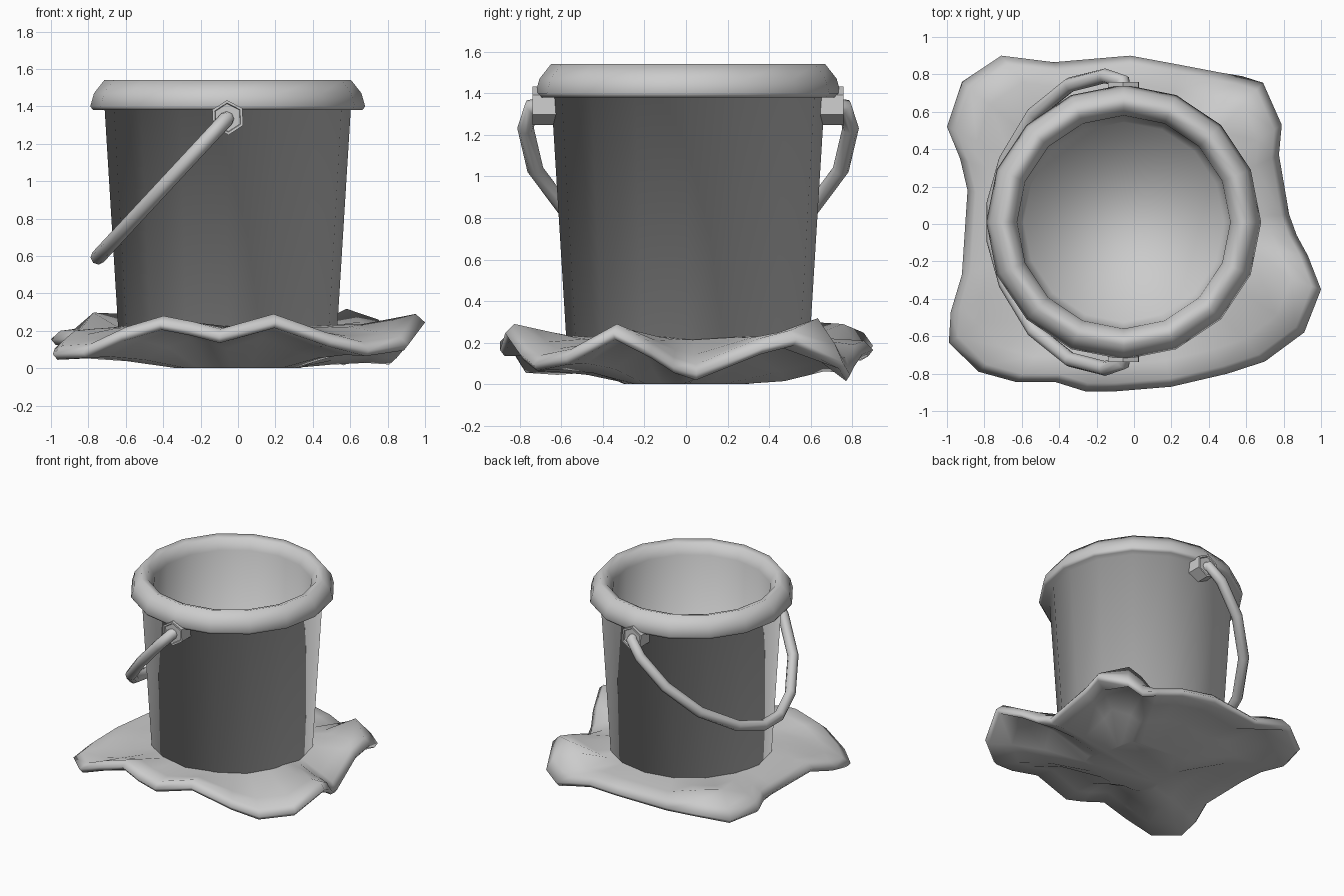
import bpy, bmesh
from math import sin, cos, pi, radians
from mathutils import Vector

if "Cube" in bpy.data.objects:
    bpy.data.objects.remove(bpy.data.objects["Cube"])

CX, CY = -0.055, 0.01   # bucket axis


def finish(name, bm, angle=50):
    bmesh.ops.recalc_face_normals(bm, faces=bm.faces)
    me = bpy.data.meshes.new(name)
    bm.to_mesh(me)
    bm.free()
    ob = bpy.data.objects.new(name, me)
    bpy.context.collection.objects.link(ob)
    bpy.ops.object.select_all(action='DESELECT')
    ob.select_set(True)
    bpy.context.view_layer.objects.active = ob
    bpy.ops.object.shade_smooth_by_angle(angle=radians(angle))
    return ob


def loft(rings):
    """Bridge rings of points and cap both ends."""
    bm = bmesh.new()
    vs = [[bm.verts.new(p) for p in r] for r in rings]
    n = len(vs[0])
    for a, b in zip(vs, vs[1:]):
        for i in range(n):
            j = (i + 1) % n
            bm.faces.new((a[i], a[j], b[j], b[i]))
    for r in (vs[0], vs[-1]):
        bm.faces.new(r)
    return bm


def circle(r, z, n=16):
    return [(CX + r * cos(2 * pi * i / n), CY + r * sin(2 * pi * i / n), z) for i in range(n)]


# Bucket: outer wall, rolled rim, inner wall and floor in one smooth lathe
profile = [(0.585, 0.20), (0.658, 1.385), (0.72, 1.38), (0.735, 1.40), (0.715, 1.47),
           (0.66, 1.54), (0.61, 1.525), (0.57, 1.45), (0.535, 0.27)]
finish("bucket_body", loft([circle(r, z) for r, z in profile]), 180)

# Hexagonal handle mounts with a recessed outer face
for side, label in ((-1, "front"), (1, "back")):
    rings = []
    for r, y in ((0.093, 0.60), (0.093, 0.748), (0.078, 0.748), (0.074, 0.738)):
        rings.append([(CX + r * cos(radians(33 + 60 * k)), CY + side * y,
                       1.34 + r * sin(radians(33 + 60 * k))) for k in range(6)])
    finish(label + "_handle_mount", loft(rings), 20)

# Tilted bail handle: (distance along the tilt, half width), mirrored
half = [(0, 0.70), (0.01, 0.755), (0.14, 0.782), (0.40, 0.735), (0.67, 0.58),
        (0.88, 0.33), (0.97, 0.10)]
path = half + [(s, -w) for s, w in reversed(half)]
cu = bpy.data.curves.new("bail_handle", 'CURVE')
cu.dimensions = '3D'
cu.bevel_depth = 0.04
cu.bevel_resolution = 2
cu.use_fill_caps = True
sp = cu.splines.new('POLY')
sp.points.add(len(path) - 1)
for p, (s, w) in zip(sp.points, path):
    p.co = (CX - 0.715 * s, CY + w, 1.34 - 0.77 * s, 1)
sp.use_smooth = True
bpy.context.collection.objects.link(bpy.data.objects.new("bail_handle", cu))

# Wavy ground patch: edge outline as x, y, z
edge = [(-1.0, .52, .17), (-.92, .76, .15), (-.71, .90, .20), (-.43, .865, .16),
        (-.02, .90, .18), (.25, .85, .16), (.46, .81, .10), (.58, .79, .06),
        (.69, .755, .12), (.79, .53, .23), (.775, .37, .19), (.83, .05, .065),
        (.87, -.06, .10), (.93, -.17, .17), (1.0, -.35, .26), (.91, -.58, .14),
        (.70, -.735, .11), (.50, -.80, .16), (.20, -.87, .26), (-.10, -.895, .18),
        (-.26, -.895, .22), (-.42, -.845, .25), (-.63, -.845, .19), (-.83, -.79, .10),
        (-.99, -.635, .09), (-.98, -.47, .12), (-.92, -.27, .17), (-.89, .18, .15),
        (-.93, .35, .17)]
ridge = {1: .10, 2: .06, 7: .12, 8: .14}   # folds that droop at the corners


def patch_ring(s, blend, offset, centre, fold=0):
    return [(x * s, y * s, centre + (z + offset - centre) * blend + fold * ridge.get(i, 0))
            for i, (x, y, z) in enumerate(edge)]


finish("ground_patch", loft([
    patch_ring(0.3, 0, 0, 0.23),
    patch_ring(0.65, 0.1, 0, 0.23),
    patch_ring(0.84, 0.65, 0.035, 0.22, 1),
    patch_ring(0.95, 1, 0.03, 0, 0.3),
    patch_ring(1.0, 1, -0.015, 0),
    patch_ring(0.975, 1, -0.045, 0),
    patch_ring(0.82, 0.95, -0.035, 0, 0.7),
    patch_ring(0.6, 0.75, -0.04, 0),
    patch_ring(0.33, 0, 0, 0)]), 180)
